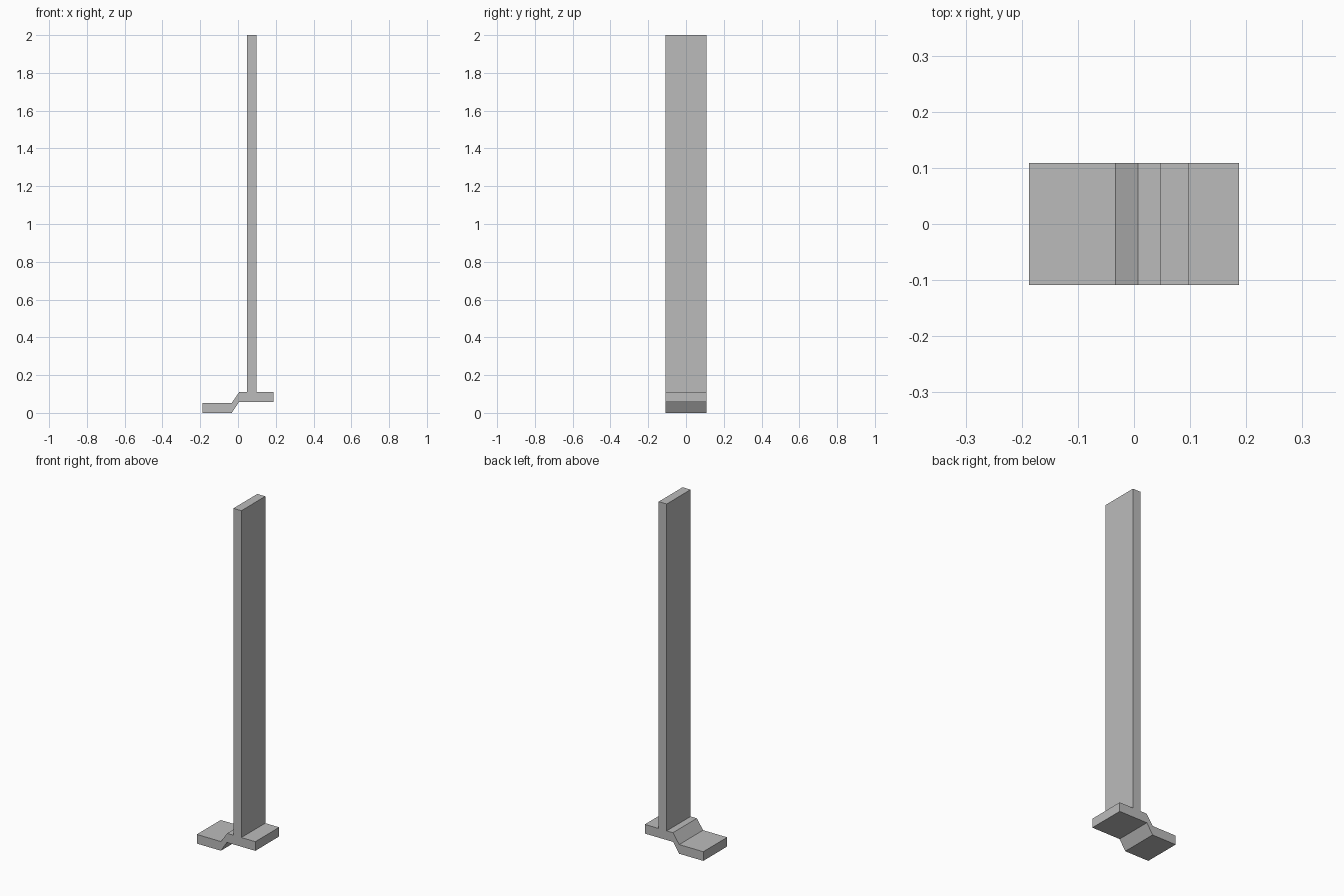
import bpy
import bmesh

cube = bpy.data.objects.get("Cube")
if cube:
    bpy.data.objects.remove(cube, do_unlink=True)

# Single grey finish
grey = bpy.data.materials.new("plain grey")
grey.use_nodes = True
colour = (0.5, 0.5, 0.5, 1)
grey.diffuse_color = colour
grey.node_tree.nodes["Principled BSDF"].inputs["Base Color"].default_value = colour

HALF_LENGTH = 0.109


def extrude_profile(name, points):
    """Extrude an x-z outline along y, centred on y = 0."""
    bm = bmesh.new()
    face = bm.faces.new([bm.verts.new((x, -HALF_LENGTH, z)) for x, z in points])
    result = bmesh.ops.extrude_face_region(bm, geom=[face])
    moved = [v for v in result["geom"] if isinstance(v, bmesh.types.BMVert)]
    bmesh.ops.translate(bm, vec=(0, 2 * HALF_LENGTH, 0), verts=moved)
    bmesh.ops.recalc_face_normals(bm, faces=bm.faces)
    mesh = bpy.data.meshes.new(name)
    bm.to_mesh(mesh)
    bm.free()
    mesh.materials.append(grey)
    obj = bpy.data.objects.new(name, mesh)
    bpy.context.collection.objects.link(obj)
    return obj


# One continuous section: stepped foot, offset base flange, upright web
extrude_profile("stepped_base_and_upright", [
    (-0.187, 0), (-0.033, 0), (0.005, 0.058), (0.187, 0.058),
    (0.187, 0.111), (0.098, 0.111), (0.098, 2), (0.047, 2),
    (0.047, 0.111), (0.007, 0.111), (-0.033, 0.053), (-0.187, 0.053),
])
